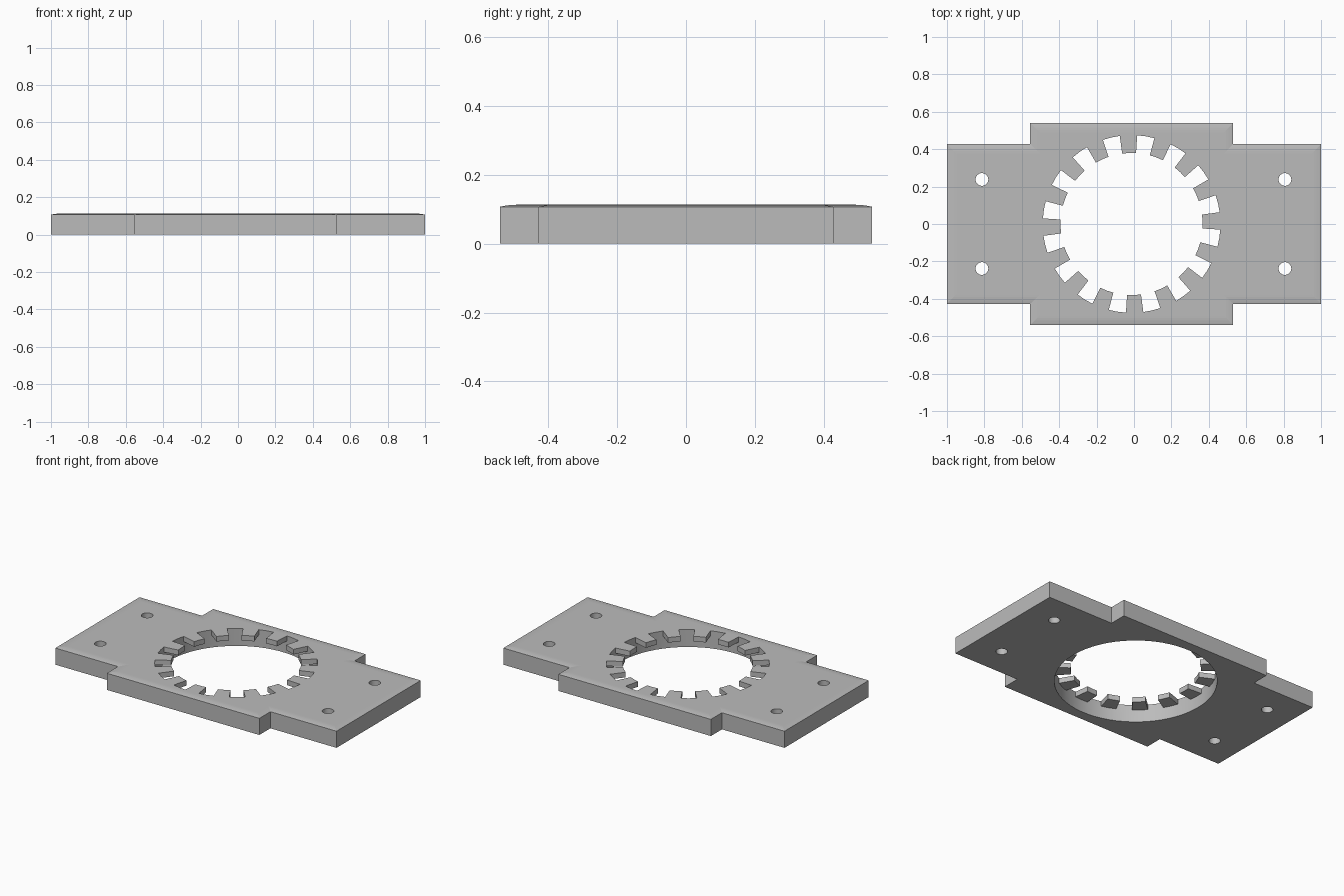
import bpy
import bmesh
from math import cos, sin, radians

if "Cube" in bpy.data.objects:
    bpy.data.objects.remove(bpy.data.objects["Cube"])

CX = -0.013            # centre of the ring opening and the wide middle
TEETH, PITCH = 16, 22.5
R_OUT, R_IN = 0.475, 0.38
TOOTH_Z = 0.08         # underside of the teeth

grey = bpy.data.materials.new("mid_grey")
grey.use_nodes = True
colour = (0.5, 0.5, 0.5, 1)
grey.diffuse_color = colour
grey.node_tree.nodes["Principled BSDF"].inputs["Base Color"].default_value = colour


def loft(name, rings):
    """Solid made of stacked outlines: a list of (points, z)."""
    bm = bmesh.new()
    loops = [[bm.verts.new((x, y, z)) for x, y in pts] for pts, z in rings]
    for low, high in zip(loops, loops[1:]):
        n = len(low)
        for i in range(n):
            j = (i + 1) % n
            bm.faces.new((low[i], low[j], high[j], high[i]))
    bm.faces.new(loops[0][::-1])
    bm.faces.new(loops[-1])
    bmesh.ops.recalc_face_normals(bm, faces=bm.faces)
    mesh = bpy.data.meshes.new(name)
    bm.to_mesh(mesh)
    bm.free()
    ob = bpy.data.objects.new(name, mesh)
    bpy.context.collection.objects.link(ob)
    mesh.materials.append(grey)
    return ob


def cross_outline(inset):
    """Stepped plate outline, counter-clockwise, moved inward by inset."""
    wx, wy, by = 1 - inset, 0.4275 - inset, 0.54 - inset
    right, left = 0.53 - inset, -0.555 + inset
    return [(wx, -wy), (wx, wy), (right, wy), (right, by), (left, by), (left, wy),
            (-wx, wy), (-wx, -wy), (left, -wy), (left, -by), (right, -by), (right, -wy)]


def circle(x, y, r, n, turn=0):
    return [(x + r * cos(radians(turn + 360 * i / n)),
             y + r * sin(radians(turn + 360 * i / n))) for i in range(n)]


def gear_outline():
    """Opening with rectangular teeth pointing inward."""
    pts = []
    for k in range(TEETH):
        for step, r in ((-1, R_IN), (0, R_IN), (1, R_IN), (1, R_OUT), (2, R_OUT), (3, R_OUT)):
            a = radians(2 + PITCH * (k + step / 4))
            pts.append((CX + r * cos(a), r * sin(a)))
    return pts


def cut(target, cutter):
    cutter.hide_render = True
    mod = target.modifiers.new("cut", "BOOLEAN")
    mod.operation, mod.solver, mod.object = "DIFFERENCE", "EXACT", cutter
    bpy.context.view_layer.objects.active = target
    bpy.ops.object.modifier_apply(modifier=mod.name)
    bpy.data.objects.remove(cutter)


# Plate with softly rounded top edge
edge = [(0, 0.107), (0.012, 0.1095), (0.025, 0.1115), (0.037, 0.1126), (0.05, 0.113)]
plate = loft("mounting_plate",
             [(cross_outline(0), 0)] + [(cross_outline(d), z) for d, z in edge])

# Round recess from below, toothed opening through the top
cut(plate, loft("recess_cutter", [(circle(CX, 0, R_OUT, 64, 2), z) for z in (-0.1, TOOTH_Z)]))
cut(plate, loft("tooth_cutter", [(gear_outline(), z) for z in (-0.1, 0.2)]))

# Four bolt holes
for x in (-0.813, 0.807):
    for y in (-0.238, 0.238):
        cut(plate, loft("bolt_cutter", [(circle(x, y, 0.034, 32), z) for z in (-0.1, 0.2)]))

# Smooth round walls, flat top and bottom
bpy.ops.object.select_all(action="DESELECT")
plate.select_set(True)
bpy.context.view_layer.objects.active = plate
bpy.ops.object.shade_smooth_by_angle(angle=radians(30))
for face in plate.data.polygons:
    face.use_smooth = abs(face.normal.z) < 0.1
